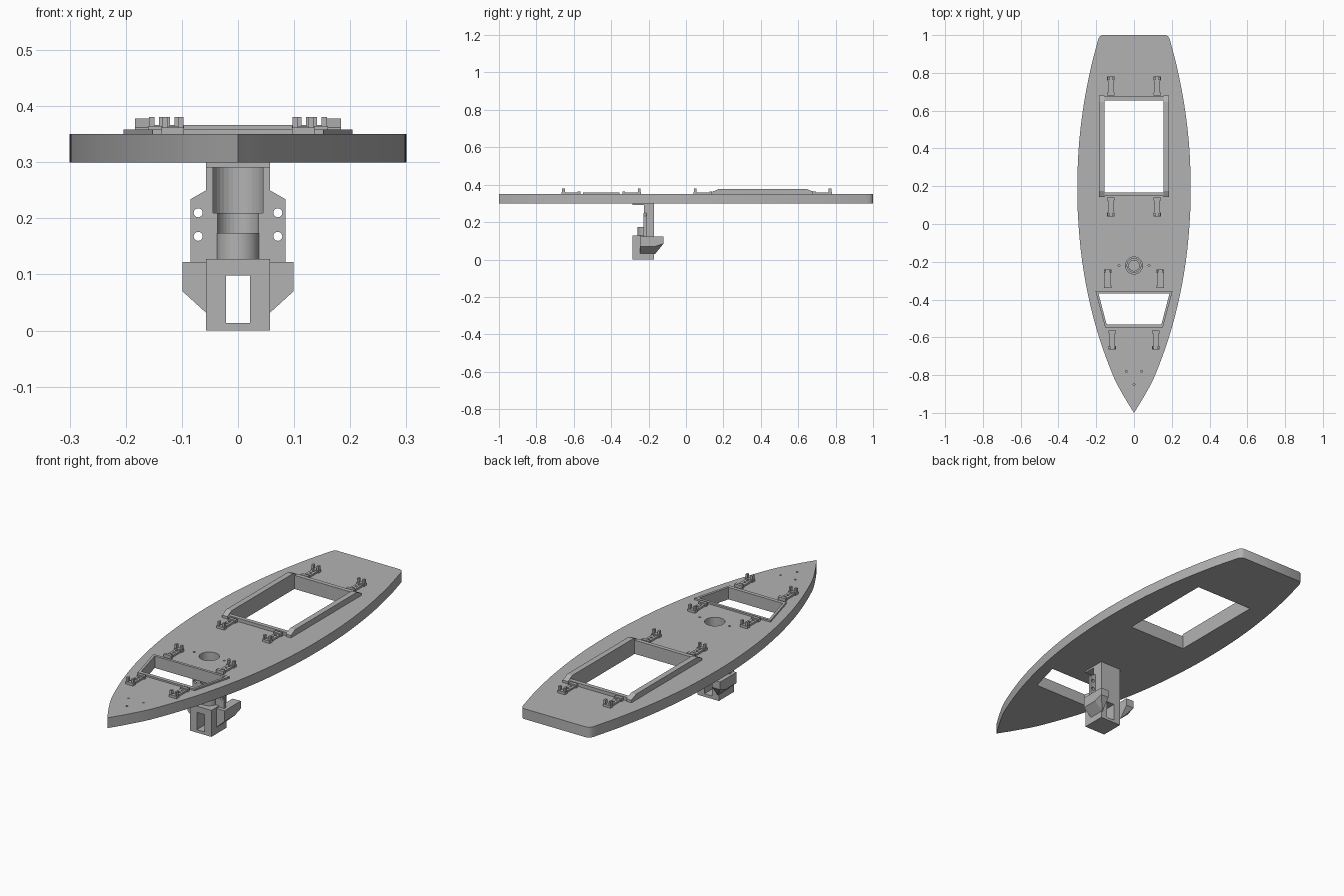
import bpy, bmesh, math
from mathutils import Vector

if "Cube" in bpy.data.objects:
    bpy.data.objects.remove(bpy.data.objects["Cube"])

grey = bpy.data.materials.new("plain grey")
grey.diffuse_color = (0.45, 0.45, 0.45, 1)
grey.use_nodes = True
grey.node_tree.nodes["Principled BSDF"].inputs["Base Color"].default_value = grey.diffuse_color


def finish(name, bm, smooth=False):
    bmesh.ops.recalc_face_normals(bm, faces=bm.faces)
    me = bpy.data.meshes.new(name)
    bm.to_mesh(me)
    bm.free()
    ob = bpy.data.objects.new(name, me)
    bpy.context.collection.objects.link(ob)
    me.materials.append(grey)
    if smooth:
        bpy.ops.object.select_all(action='DESELECT')
        ob.select_set(True)
        bpy.context.view_layer.objects.active = ob
        bpy.ops.object.shade_smooth_by_angle(angle=math.radians(30))
    return ob


def prism(name, pts, a, b, axis='z', smooth=False):
    """Extrude a 2D outline from a to b along an axis."""
    place = {'z': lambda p, h: (p[0], p[1], h),
             'y': lambda p, h: (p[0], h, p[1]),
             'x': lambda p, h: (h, p[0], p[1])}[axis]
    bm = bmesh.new()
    lo = [bm.verts.new(place(p, a)) for p in pts]
    hi = [bm.verts.new(place(p, b)) for p in pts]
    bm.faces.new(lo)
    bm.faces.new(hi)
    n = len(pts)
    for i in range(n):
        j = (i + 1) % n
        bm.faces.new((lo[i], lo[j], hi[j], hi[i]))
    return finish(name, bm, smooth)


def box(name, x0, x1, y0, y1, z0, z1):
    return prism(name, [(x0, y0), (x1, y0), (x1, y1), (x0, y1)], z0, z1)


def disc(cx, cy, r, n=32):
    return [(cx + r * math.cos(2 * math.pi * i / n), cy + r * math.sin(2 * math.pi * i / n)) for i in range(n)]


def cut(ob, *cutters):
    for c in cutters:
        m = ob.modifiers.new("cut", 'BOOLEAN')
        m.operation, m.solver, m.object = 'DIFFERENCE', 'EXACT', c
        c.hide_render = True
        c.hide_viewport = True


def curve_side(keys, steps=6):
    """Smooth Catmull-Rom run through (half width, y) keys."""
    k = [Vector(p) for p in keys]
    k = [2 * k[0] - k[1]] + k + [2 * k[-1] - k[-2]]
    out = []
    for i in range(1, len(k) - 2):
        p0, p1, p2, p3 = k[i - 1:i + 3]
        for s in range(steps):
            t = s / steps
            out.append(tuple(0.5 * (2 * p1 + (p2 - p0) * t + (2 * p0 - 5 * p1 + 4 * p2 - p3) * t * t
                                    + (3 * p1 - p0 - 3 * p2 + p3) * t ** 3)))
    return out + [keys[-1]]


# deck slab with a pointed bow and rounded stern corners
side = curve_side([(0, -1), (0.055, -0.91), (0.112, -0.8), (0.185, -0.6), (0.238, -0.4), (0.274, -0.2),
                   (0.294, 0), (0.30, 0.18), (0.293, 0.4), (0.268, 0.62), (0.23, 0.82), (0.194, 0.96)])
side += [(0.188, 0.982), (0.18, 0.994), (0.168, 1.0)]
deck = prism("deck", side + [(-x, y) for x, y in side[:0:-1]], 0.30, 0.35, smooth=True)

# openings in the deck
aft_hole = [(-0.157, 0.168), (0.157, 0.168), (0.157, 0.655), (-0.157, 0.655)]
fore_hole = [(-0.145, -0.532), (0.145, -0.532), (0.188, -0.368), (-0.188, -0.368)]
cut(deck, prism("aft_hatch_cutter", aft_hole, 0.2, 0.5),
    prism("fore_hatch_cutter", fore_hole, 0.2, 0.5),
    prism("mast_hole_cutter", disc(0, -0.22, 0.045), 0.2, 0.5))
for i, (x, y) in enumerate([(-0.08, -0.22), (0.08, -0.22), (-0.04, -0.78), (0.04, -0.78), (0, -0.85)]):
    cut(deck, prism(f"screw_cutter_{i}", disc(x, y, 0.005, 12), 0.32, 0.4))

# aft hatch coaming: tall side rails with sloped ends, lower end rails
for s in (-1, 1):
    prism("aft_hatch_side_rail", [(0.142, 0.35), (0.68, 0.35), (0.68, 0.362), (0.645, 0.378),
                                  (0.175, 0.378), (0.142, 0.362)], s * 0.157, s * 0.184, 'x')
for y in (0.148, 0.655):
    box("aft_hatch_end_rail", -0.157, 0.157, y, y + 0.02, 0.35, 0.366)

# fore hatch coaming
fore_rim = prism("fore_hatch_rim", [(-0.152, -0.55), (0.152, -0.55), (0.204, -0.355), (-0.204, -0.355)],
                 0.35, 0.358)
cut(fore_rim, bpy.data.objects["fore_hatch_cutter"])


# cover clips: holed base plate, forked outer end and low inner stop
def clip(x, y, d):
    def part(name, x0, x1, t0, t1, z0, z1):
        ya, yb = sorted((y + d * t0, y + d * t1))
        return box(name, x + x0, x + x1, ya, yb, z0, z1)
    base = part("clip_base", -0.015, 0.015, -0.05, 0.05, 0.35, 0.359)
    for t in (-0.022, 0.0, 0.022):
        cut(base, prism("clip_hole_cutter", disc(x, y + t, 0.006, 12), 0.352, 0.4))
    part("clip_fork_foot", -0.02, 0.02, 0.03, 0.05, 0.35, 0.362)
    part("clip_stop", -0.02, 0.02, -0.05, -0.035, 0.35, 0.365)
    for s in (-1, 1):
        part("clip_prong", s * 0.014 - 0.005, s * 0.014 + 0.005, 0.033, 0.047, 0.36, 0.381)


for x, y, d in [(0.122, 0.73, 1), (0.122, 0.09, -1), (0.14, -0.29, 1), (0.116, -0.615, -1)]:
    for s in (-1, 1):
        clip(s * x, y, d)

# bracket under the deck: top flange, column with a round channel, boss
channel = prism("channel_cutter", disc(0, -0.22, 0.045), 0.21, 0.4)
narrow = prism("narrow_channel_cutter", disc(0, -0.22, 0.037), 0.12, 0.25)
window = box("window_cutter", -0.021, 0.021, -0.4, 0, 0.014, 0.098)
flange = box("bracket_flange", -0.057, 0.057, -0.285, -0.17, 0.291, 0.30)
cut(flange, channel)
column = box("bracket_column", -0.057, 0.057, -0.225, -0.17, 0.128, 0.291)
cut(column, channel, narrow)
boss = prism("bracket_boss", disc(0, -0.22, 0.038), 0.128, 0.174, smooth=True)
cut(boss, prism("boss_bore_cutter", disc(0, -0.22, 0.028), 0.14, 0.3))

# lower block with a window through it
block = box("bracket_block", -0.057, 0.057, -0.285, -0.17, 0.0, 0.128)
cut(block, window)

# holed mounting ears and tapered side pods
for s in (-1, 1):
    ear = prism("mounting_ear", [(s * 0.05, 0.12), (s * 0.085, 0.12), (s * 0.085, 0.234), (s * 0.057, 0.25),
                                 (s * 0.05, 0.25)], -0.227, -0.212, 'y')
    for z in (0.168, 0.21):
        cut(ear, prism("ear_hole_cutter", disc(s * 0.071, z, 0.008, 20), -0.3, -0.1, 'y'))
    bm = bmesh.new()
    for x, zb in ((0.055, 0.03), (0.099, 0.07)):
        for y, z in ((-0.245, zb), (-0.165, zb), (-0.12, 0.085), (-0.12, 0.122), (-0.245, 0.122)):
            bm.verts.new((s * x, y, z))
    bmesh.ops.convex_hull(bm, input=bm.verts[:])
    finish("side_pod", bm)
